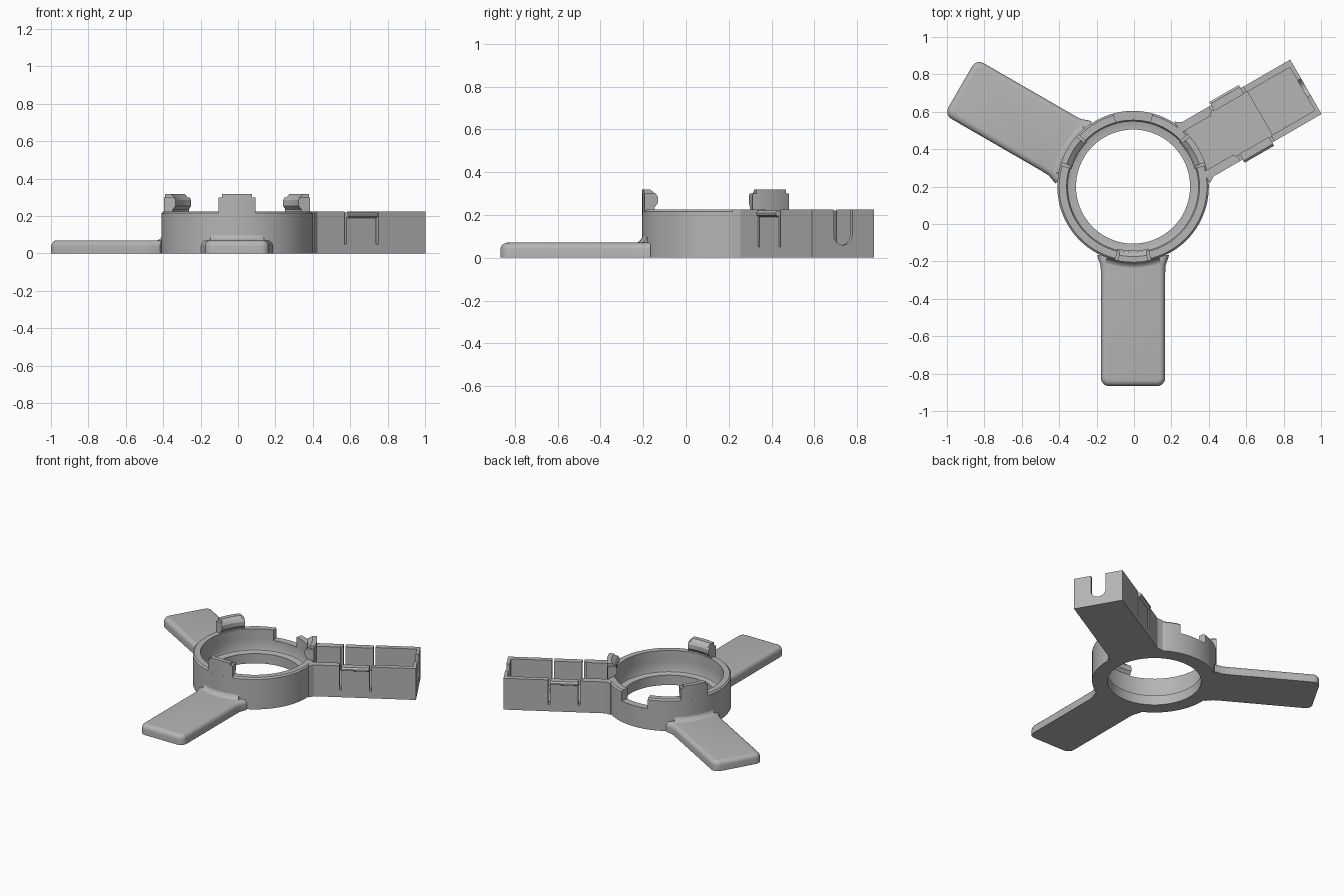
import bpy, bmesh, math
from mathutils import Matrix, Vector

cube = bpy.data.objects.get("Cube")
if cube:
    bpy.data.objects.remove(cube)

GREY = (0.46, 0.46, 0.46, 1)
mat = bpy.data.materials.new("plain grey")
mat.use_nodes = True
mat.diffuse_color = GREY
mat.node_tree.nodes["Principled BSDF"].inputs["Base Color"].default_value = GREY

HUB = Matrix.Translation((-0.005, 0.2, 0))
R, RIN, HOLE, H = 0.405, 0.355, 0.305, 0.225
START, END, HALF = 0.365, 1.067, 0.168


def arm_frame(deg):
    return HUB @ Matrix.Rotation(math.radians(deg), 4, 'Z')


def finish(name, bm, matrix):
    bmesh.ops.remove_doubles(bm, verts=bm.verts, dist=1e-5)
    bmesh.ops.recalc_face_normals(bm, faces=bm.faces)
    bm.transform(matrix)
    me = bpy.data.meshes.new(name)
    bm.to_mesh(me)
    bm.free()
    me.materials.append(mat)
    ob = bpy.data.objects.new(name, me)
    bpy.context.collection.objects.link(ob)
    bpy.ops.object.select_all(action='DESELECT')
    ob.select_set(True)
    bpy.context.view_layer.objects.active = ob
    bpy.ops.object.shade_smooth_by_angle(angle=math.radians(32))
    return ob


def prism(pts, to3d, offset):
    """Extrude a flat outline along an offset."""
    bm = bmesh.new()
    f = bm.faces.new([bm.verts.new(to3d(*p)) for p in pts])
    ext = bmesh.ops.extrude_face_region(bm, geom=[f])["geom"]
    bmesh.ops.translate(bm, vec=Vector(offset),
                        verts=[g for g in ext if isinstance(g, bmesh.types.BMVert)])
    return bm


def revolve(name, profile, matrix, a0=0, a1=360):
    """Sweep an (r, z) outline around the hub axis."""
    bm = bmesh.new()
    steps = max(6, round((a1 - a0) / 3.75))
    full = a1 - a0 == 360
    rings = []
    for i in range(steps if full else steps + 1):
        a = math.radians(a0 + (a1 - a0) * i / steps)
        rings.append([bm.verts.new((r * math.cos(a), r * math.sin(a), z)) for r, z in profile])
    n = len(profile)
    for i in range(steps):
        p, q = rings[i], rings[(i + 1) % len(rings)]
        for j in range(n):
            k = (j + 1) % n
            bm.faces.new((p[j], p[k], q[k], q[j]))
    if not full:
        bm.faces.new(rings[0])
        bm.faces.new(rings[-1])
    return finish(name, bm, matrix)


# Hub: lower ring with inner lip, upper wall left open at the back
NOTCH = 0.15
revolve("hub_ring", [(HOLE, 0), (R, 0), (R, NOTCH), (RIN, NOTCH), (RIN, 0.085),
                     (RIN - 0.005, 0.074), (RIN - 0.015, 0.07), (HOLE, 0.07)], HUB)
revolve("hub_wall", [(RIN, NOTCH), (R, NOTCH), (R, H - 0.01), (R - 0.01, H),
                     (RIN, H)], HUB, 105, 435)

# Hooked clips above each arm, corners cut at the top
for side, deg in (("front", 270), ("right", 150), ("left", 30)):
    hook = [(R, 0.2), (R, 0.3), (0.352, 0.3), (0.342, 0.285), (0.342, 0.255),
            (0.358, 0.235), (0.358, 0.2)]
    revolve(side + "_clip", hook, arm_frame(deg), -14, 14)
    revolve(side + "_clip_top", [(R, 0.3), (R, 0.318), (0.374, 0.318), (0.352, 0.3)],
            arm_frame(deg), -11.5, 11.5)

# Two flat rounded legs with a fillet against the hub
for side, deg in (("front", 270), ("right", 150)):
    half = [(START, 0.192), (0.385, 0.187), (0.42, 0.174), (0.46, 0.172), (END, 0.172)]
    outline = half + [(u, -v) for u, v in reversed(half)]
    bm = prism(outline, lambda u, v: (u, v, 0), (0, 0, 0.07))
    corners = [e for e in bm.edges
               if all(v.co.x > END - 0.01 for v in e.verts)
               and abs(e.verts[0].co.z - e.verts[1].co.z) > 0.05]
    bmesh.ops.bevel(bm, geom=corners, offset=0.045, segments=6, profile=0.5, affect='EDGES')
    rim = [e for e in bm.edges if all(v.co.z > 0.069 for v in e.verts)
           and max(v.co.x for v in e.verts) > START + 0.01]
    bmesh.ops.bevel(bm, geom=rim, offset=0.032, segments=5, profile=0.5, affect='EDGES')
    finish(side + "_leg", bm, arm_frame(deg))
    arc = [(0.445 - 0.042 * math.sin(t * math.pi / 10),
            0.11 - 0.042 * math.cos(t * math.pi / 10)) for t in range(6)]
    revolve(side + "_leg_fillet", [(0.39, 0.06), (0.445, 0.06)] + arc + [(0.39, 0.11)],
            arm_frame(deg), -20, 20)

# Open box arm
BOX = arm_frame(30)
WALL = 0.035
FLOOR = 0.05
base = [(START, HALF), (END, HALF), (END, -HALF), (START, -HALF)]
finish("box_floor", prism(base, lambda u, v: (u, v, 0), (0, 0, 0.04)), BOX)
raised = [(START, 0.14), (0.785, 0.14), (0.785, -0.14), (START, -0.14)]
finish("box_floor_step", prism(raised, lambda u, v: (u, v, 0.03), (0, 0, 0.03)), BOX)

# Side walls with slits that free a spring tab, and a ridge on the tab
TAB0, TAB1, SLIT = 0.58, 0.762, 0.014
wall = [(START, 0), (END, 0), (END, H),
        (TAB1 + SLIT, H), (TAB1 + SLIT, FLOOR), (TAB1, FLOOR), (TAB1, H - 0.005),
        (TAB0, H - 0.005), (TAB0, FLOOR), (TAB0 - SLIT, FLOOR), (TAB0 - SLIT, H), (START, H)]
ridge = [(HALF - 0.01, 0.185), (HALF + 0.02, 0.2), (HALF + 0.02, 0.21),
         (HALF + 0.008, 0.22), (HALF - 0.01, 0.22)]
for side, s in (("back", 1), ("front", -1)):
    finish(side + "_box_wall",
           prism(wall, lambda u, z: (u, s * HALF, z), (0, -s * WALL, 0)), BOX)
    thick = [(START, s * 0.19), (0.4, s * HALF), (0.55, s * HALF),
             (0.55, s * 0.12), (START, s * 0.12)]
    finish(side + "_box_shoulder",
           prism(thick, lambda u, v: (u, v, 0), (0, 0, H)), BOX)
    finish(side + "_tab_ridge",
           prism(ridge, lambda v, z: (TAB0, s * v, z), (TAB1 - TAB0, 0, 0)), BOX)

# End wall with a round-bottomed cable slot
SLOT = 0.051
slot = [(SLOT * math.cos(a), 0.11 - SLOT * math.sin(a))
        for a in (i * math.pi / 12 for i in range(13))]
end = [(-HALF, 0), (HALF, 0), (HALF, H), (SLOT, H)] + slot + [(-SLOT, H), (-HALF, H)]
finish("box_end_wall", prism(end, lambda v, z: (END, v, z), (-0.022, 0, 0)), BOX)
